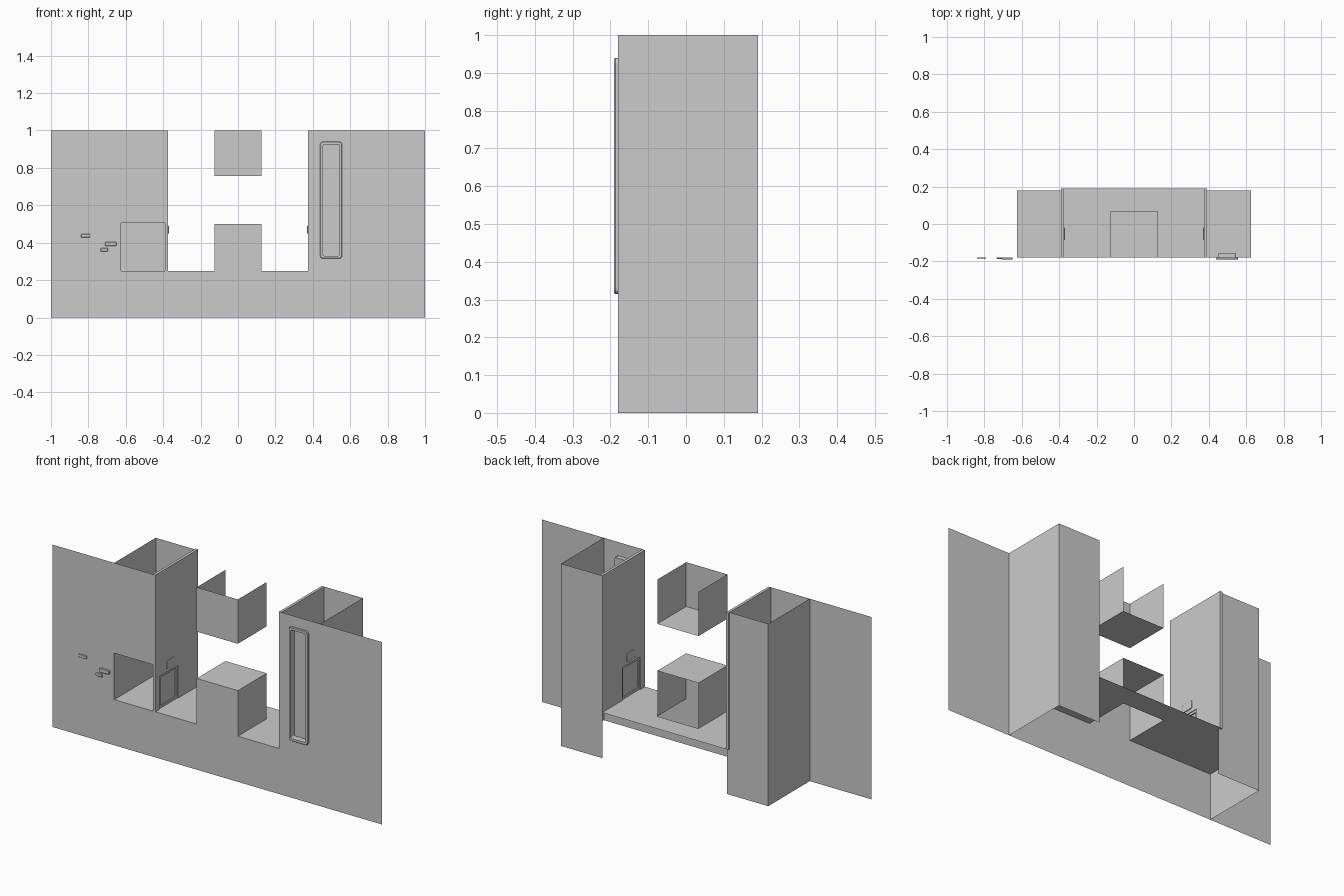
import bpy, bmesh, math
from mathutils import Vector

if "Cube" in bpy.data.objects:
    bpy.data.objects.remove(bpy.data.objects["Cube"])

FRONT, BACK = -0.18, 0.19


def finish(bm, name):
    bmesh.ops.remove_doubles(bm, verts=bm.verts, dist=1e-5)
    me = bpy.data.meshes.new(name)
    bm.to_mesh(me)
    bm.free()
    ob = bpy.data.objects.new(name, me)
    bpy.context.collection.objects.link(ob)
    return ob


def place(axis, at, a, b):
    """Point on a plane: a, b are the two remaining axes in xyz order."""
    p = [a, b]
    p.insert(axis, at)
    return Vector(p)


def sheet(name, axis, at, us, vs, keep=lambda u, v: True):
    """Flat sheet cut into cells; keep() drops cells to leave openings."""
    bm = bmesh.new()
    for u0, u1 in zip(us, us[1:]):
        for v0, v1 in zip(vs, vs[1:]):
            if keep((u0 + u1) / 2, (v0 + v1) / 2):
                bm.faces.new([bm.verts.new(place(axis, at, a, b)) for a, b in
                              ((u0, v0), (u1, v0), (u1, v1), (u0, v1))])
    return finish(bm, name)


def loft(name, axis, centre, rings, cap=True, steps=4):
    """Rounded rectangles (half width, half height, radius, depth) skinned together."""
    bm = bmesh.new()
    loops = []
    for w, h, r, d in rings:
        loop = []
        for k, (sx, sy) in enumerate(((1, 1), (-1, 1), (-1, -1), (1, -1))):
            for i in range(steps + 1):
                t = math.pi / 2 * (k + i / steps)
                u = centre[0] + sx * (w - r) + r * math.cos(t)
                v = centre[1] + sy * (h - r) + r * math.sin(t)
                loop.append(bm.verts.new(place(axis, d, u, v)))
        loops.append(loop)
    n = len(loops[0])
    for p, q in zip(loops, loops[1:]):
        for i in range(n):
            j = (i + 1) % n
            bm.faces.new((p[i], p[j], q[j], q[i]))
    if cap:
        bm.faces.new(loops[-1])
    bmesh.ops.recalc_face_normals(bm, faces=bm.faces)
    return finish(bm, name)


# Front wall with side panels, low centre, alcove opening and tall window
def wall_cell(x, z):
    if -0.63 < x < -0.39 and 0.25 < z < 0.505:
        return False
    if 0.452 < x < 0.543 and 0.33 < z < 0.925:
        return False
    if abs(x) > 0.375 or z < 0.25:
        return True
    return abs(x) < 0.125 and (z < 0.5 or z > 0.757)


sheet("front_wall", 1, FRONT,
      [-1, -0.625, -0.39, -0.375, -0.125, 0.125, 0.375, 0.452, 0.543, 1],
      [0, 0.25, 0.33, 0.5, 0.505, 0.757, 0.925, 1], wall_cell)

# Floor, open beneath the lower centre block
sheet("floor", 2, 0.25, [-0.625, -0.39, -0.125, 0.125, 0.39, 0.625],
      [FRONT, 0.07, 0.18, BACK],
      lambda x, y: not (abs(x) < 0.125 and y < 0.07) and not (abs(x) > 0.39 and y > 0.18))

# Lower and upper centre blocks, open at the back
for label, z0, z1, lid in (("lower", 0.25, 0.5, 0.5), ("upper", 0.757, 1, 0.757)):
    for side, s in (("left", -1), ("right", 1)):
        sheet(f"{label}_block_{side}", 0, s * 0.125, [FRONT, 0.07], [z0, z1])
    sheet(f"{label}_block_lid", 2, lid, [-0.125, 0.125], [FRONT, 0.07])

# Side towers with recessed doors and small plates on the inner walls
for side, s, back in (("left", -1, 0.18), ("right", 1, BACK)):
    sheet(f"{side}_tower_outer_wall", 0, s * 0.625, [FRONT, back], [0, 1])
    sheet(f"{side}_tower_back_wall", 1, back, sorted((s * 0.625, s * 0.375)), [0, 1])
    sheet(f"{side}_tower_inner_wall", 0, s * 0.375,
          [FRONT, -0.14, 0.015, BACK], [0.25, 0.43, 1],
          lambda y, z: not (-0.14 < y < 0.015 and z < 0.43))
    sheet(f"{side}_tower_lining", 0, s * 0.39, [FRONT, BACK], [0.25, 1])
    sheet(f"{side}_tower_wall_top", 2, 1, sorted((s * 0.375, s * 0.39)), [FRONT, BACK])
    sheet(f"{side}_tower_wall_end", 1, BACK, sorted((s * 0.375, s * 0.39)), [0.25, 1])
    loft(f"{side}_door", 0, (-0.0625, 0.34),
         [(0.0775, 0.09, 0.0005, s * 0.375), (0.0775, 0.09, 0.0005, s * 0.379),
          (0.066, 0.078, 0.004, s * 0.379), (0.066, 0.078, 0.004, s * 0.385)])
    loft(f"{side}_door_plate", 0, (-0.052, 0.47),
         [(0.034, 0.022, 0.005, s * 0.375), (0.034, 0.022, 0.005, s * 0.371),
          (0.031, 0.019, 0.004, s * 0.37)])

# Tall window: raised rounded frame and recessed pane
loft("tall_window", 1, (0.4975, 0.6275),
     [(0.0585, 0.3125, 0.015, FRONT), (0.0585, 0.3125, 0.015, -0.187),
      (0.056, 0.31, 0.014, -0.19), (0.0455, 0.2975, 0.008, -0.19),
      (0.0455, 0.2975, 0.008, -0.155)])

# Small raised lozenges beside the alcove
for i, (x, z, w, h, y) in enumerate(((-0.815, 0.437, 0.025, 0.009, -0.185),
                                     (-0.68, 0.393, 0.03, 0.011, -0.19),
                                     (-0.715, 0.363, 0.02, 0.009, -0.186))):
    loft(f"wall_lozenge_{i + 1}", 1, (x, z),
         [(w, h, 0.005, FRONT), (w, h, 0.005, y + 0.002), (w - 0.002, h - 0.002, 0.004, y)])
